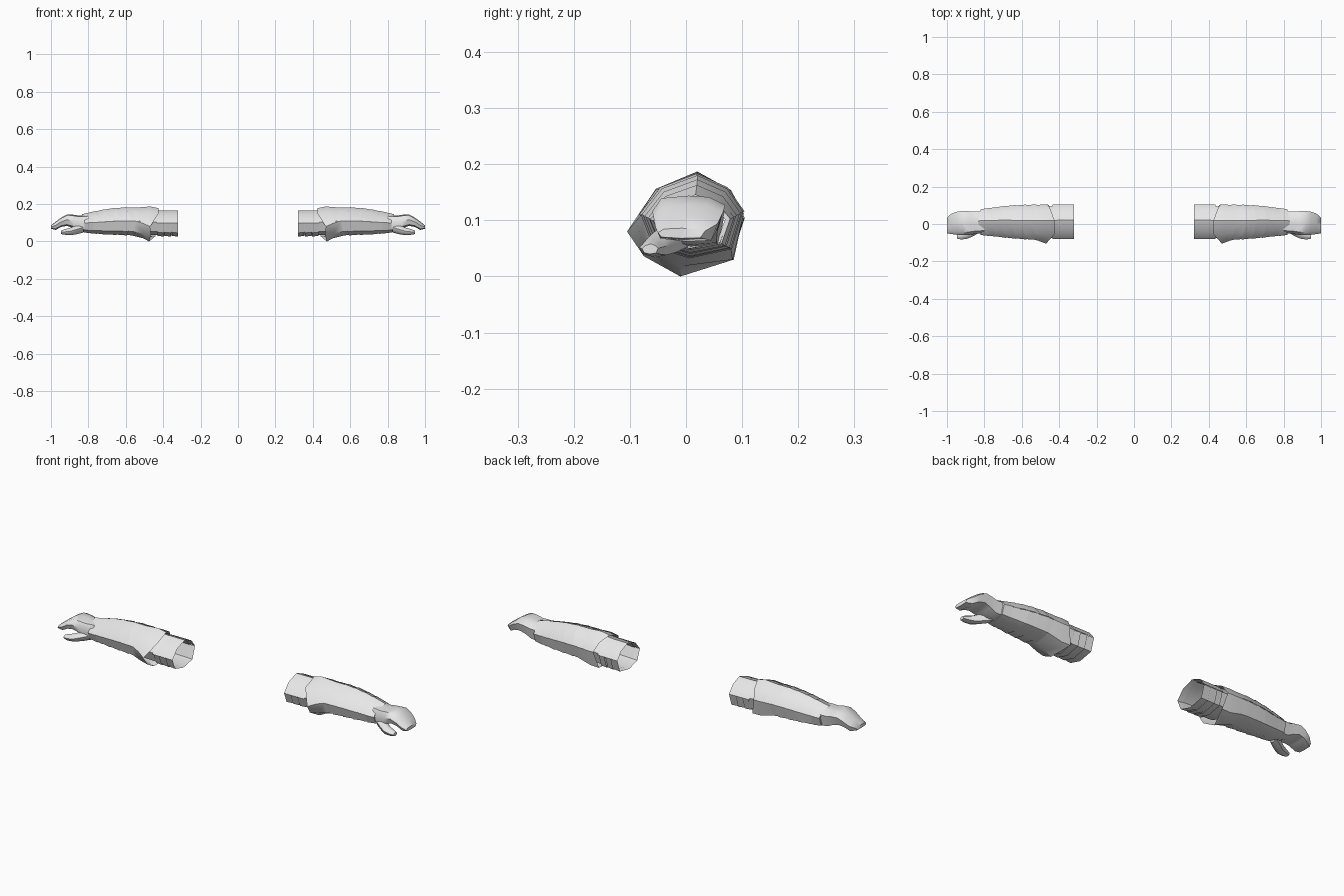
import bpy, bmesh, math

cube = bpy.data.objects.get("Cube")
if cube:
    bpy.data.objects.remove(cube, do_unlink=True)

mat = bpy.data.materials.new("light grey")
mat.use_nodes = True
GREY = (0.8, 0.8, 0.8, 1)
mat.diffuse_color = GREY
mat.node_tree.nodes["Principled BSDF"].inputs["Base Color"].default_value = GREY

# Unit cross-section (y, z): starts at the top ridge, runs round by the back
SECTION = [(0.1, 1), (0.68, 0.68), (1, 0.12), (0.78, -0.78),
           (-0.05, -1), (-0.76, -0.72), (-1, 0.05), (-0.6, 0.68)]
UPPER = [6, 7, 0, 1, 2]
LOWER = [2, 3, 4, 5, 6]
ALL = list(range(8))

# Sleeve outline: x, ymin, ymax, zmin, zmax
ARM = [(0.30, -0.08, 0.105, 0.027, 0.165), (0.44, -0.08, 0.103, 0.027, 0.166),
       (0.50, -0.082, 0.100, 0.030, 0.178), (0.60, -0.078, 0.100, 0.035, 0.181),
       (0.70, -0.069, 0.093, 0.038, 0.168), (0.80, -0.057, 0.078, 0.048, 0.146),
       (0.86, -0.053, 0.072, 0.053, 0.140)]


def outline(x):
    x = min(max(x, ARM[0][0]), ARM[-1][0])
    for a, b in zip(ARM, ARM[1:]):
        if x <= b[0]:
            t = (x - a[0]) / (b[0] - a[0])
            return [p + (q - p) * t for p, q in zip(a[1:], b[1:])]


def ring(x, box, grow=1.0, idx=ALL, chevron=0.0):
    """Cross-section points; ridges are pushed along x by chevron."""
    y0, y1, z0, z1 = box
    pts = []
    for i in idx:
        u, v = SECTION[i]
        pts.append((x + chevron * abs(v) ** 1.5,
                    (y0 + y1) / 2 + u * grow * (y1 - y0) / 2,
                    (z0 + z1) / 2 + v * grow * (z1 - z0) / 2))
    return pts


def arm_ring(x, grow=1.0, idx=ALL, chevron=0.0):
    return ring(x, outline(x), grow, idx, chevron)


def loft(name, rings, side, closed=True, cap_start=False, cap_end=False, angle=35):
    """Skin a run of rings, for the left (+1) or right (-1) arm."""
    bm = bmesh.new()
    rows = [[bm.verts.new((x * side, y, z)) for x, y, z in r] for r in rings]
    n = len(rows[0])
    for a, b in zip(rows, rows[1:]):
        for i in range(n if closed else n - 1):
            j = (i + 1) % n
            bm.faces.new((a[i], b[i], b[j], a[j]))
    if cap_start:
        bm.faces.new(rows[0])
    if cap_end:
        bm.faces.new(rows[-1][::-1])
    if side < 0:
        bmesh.ops.reverse_faces(bm, faces=bm.faces[:])
    me = bpy.data.meshes.new(name)
    bm.to_mesh(me)
    bm.free()
    me.materials.append(mat)
    ob = bpy.data.objects.new(name, me)
    bpy.context.collection.objects.link(ob)
    bpy.ops.object.select_all(action='DESELECT')
    ob.select_set(True)
    bpy.context.view_layer.objects.active = ob
    bpy.ops.object.shade_smooth_by_angle(angle=math.radians(angle))
    return ob


for side, tag in ((1, "left_"), (-1, "right_")):
    # Upper arm band: a shell over the top, with slats underneath
    loft(tag + "arm_band", [arm_ring(0.32, 1, UPPER), arm_ring(0.435, 1, UPPER)],
         side, closed=False)
    for k in range(3):
        x = 0.32 + 0.038 * k
        loft(f"{tag}band_slat_{k + 1}",
             [arm_ring(x, 1.0, LOWER), arm_ring(x + 0.034, 0.97, LOWER)],
             side, closed=False)
    loft(tag + "inner_sleeve", [arm_ring(0.345, 0.94), arm_ring(0.50, 0.92)], side)

    # Elbow guard with a flared, pointed rear edge
    flare = [(0.425, 0.02, 0.178), (0.445, 0.075, 0.155), (0.46, 0.103, 0.112),
             (0.44, 0.085, 0.030), (0.475, -0.01, 0.0), (0.465, -0.075, 0.036),
             (0.47, -0.105, 0.080), (0.425, -0.055, 0.148)]
    crest = [(0.47, 0.02, 0.187), (0.49, 0.08, 0.154), (0.50, 0.103, 0.112),
             (0.49, 0.083, 0.030), (0.51, -0.01, 0.018), (0.51, -0.070, 0.043),
             (0.51, -0.090, 0.098), (0.47, -0.054, 0.156)]
    loft(tag + "elbow_guard", [flare, crest, arm_ring(0.55, 1.0, ALL, 0.02)], side)

    # Overlapping forearm plates, the upper set lapping over the lower
    starts = [0.52, 0.575, 0.63, 0.685, 0.735]
    for k, x in enumerate(starts):
        end = x + 0.075
        loft(f"{tag}upper_plate_{k + 1}",
             [arm_ring(x, 1.045, UPPER, 0.025), arm_ring(end, 1.01, UPPER, 0.025)],
             side, closed=False)
        loft(f"{tag}lower_plate_{k + 1}",
             [arm_ring(x, 1.02, LOWER, 0.02), arm_ring(end, 0.97, LOWER, 0.02)],
             side, closed=False)

    # Wrist cuff
    loft(tag + "wrist_cuff", [arm_ring(0.775, 1.06), arm_ring(0.82, 1.04),
                              arm_ring(0.82, 0.9)], side)

    # Mitten hand with curled fingers
    hand = [(0.80, -0.050, 0.070, 0.052, 0.142), (0.85, -0.053, 0.066, 0.056, 0.139),
            (0.88, -0.058, 0.068, 0.072, 0.143), (0.915, -0.060, 0.070, 0.083, 0.144),
            (0.945, -0.058, 0.066, 0.078, 0.128), (0.975, -0.054, 0.056, 0.062, 0.106),
            (1.0, -0.050, 0.034, 0.068, 0.086)]
    # Flat-backed section for the hand
    rows = []
    for x, y0, y1, z0, z1 in hand:
        row = []
        for u, v in ((0, 1), (0.55, 0.92), (1, 0.45), (0.8, -0.9),
                     (0, -1), (-0.85, -0.75), (-1, 0.1), (-0.75, 0.85)):
            row.append((x, (y0 + y1) / 2 + u * (y1 - y0) / 2,
                        (z0 + z1) / 2 + v * (z1 - z0) / 2))
        rows.append(row)
    loft(tag + "hand", rows, side, cap_start=True, cap_end=True, angle=50)

    # Thumb, reaching forward below the fingers
    thumb = [(0.825, -0.045, 0.010, 0.048, 0.100), (0.865, -0.068, -0.010, 0.038, 0.088),
             (0.895, -0.080, -0.028, 0.034, 0.074), (0.925, -0.083, -0.040, 0.036, 0.066),
             (0.947, -0.078, -0.050, 0.040, 0.058)]
    loft(tag + "thumb", [ring(t[0], t[1:]) for t in thumb], side,
         cap_start=True, cap_end=True, angle=50)
